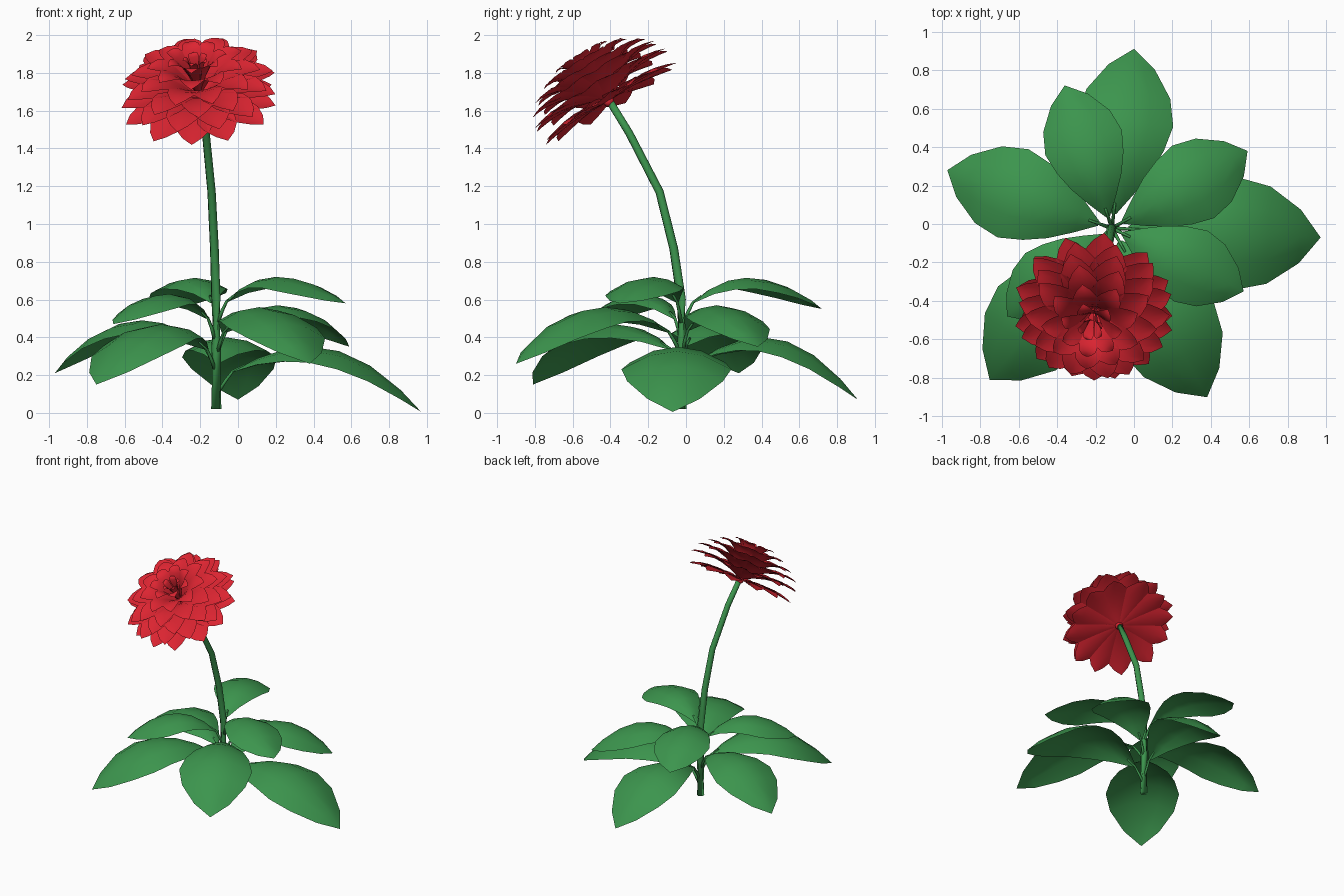
import bpy, bmesh, math, random
from mathutils import Vector, Matrix

if "Cube" in bpy.data.objects:
    bpy.data.objects.remove(bpy.data.objects["Cube"])

random.seed(4)


def material(name, rgb):
    m = bpy.data.materials.new(name)
    m.diffuse_color = (*rgb, 1)
    m.use_nodes = True
    m.node_tree.nodes["Principled BSDF"].inputs["Base Color"].default_value = m.diffuse_color
    return m


GREEN = material("leaf green", (0.045, 0.30, 0.075))
RED = material("petal red", (0.72, 0.018, 0.031))


def make_object(name, bm, mat):
    me = bpy.data.meshes.new(name)
    bm.to_mesh(me)
    bm.free()
    me.materials.append(mat)
    for p in me.polygons:
        p.use_smooth = True
    ob = bpy.data.objects.new(name, me)
    bpy.context.collection.objects.link(ob)
    return ob


def tube(bm, path, r0, r1, sides):
    # Round rod along a path, tapering from r0 to r1
    rings = []
    path = [Vector(p) for p in path]
    for i, p in enumerate(path):
        d = (path[min(i + 1, len(path) - 1)] - path[max(i - 1, 0)]).normalized()
        q = d.to_track_quat('Z', 'Y')
        r = r0 + (r1 - r0) * i / (len(path) - 1)
        rings.append([bm.verts.new(p + q @ Vector((r * math.cos(a), r * math.sin(a), 0)))
                      for a in (2 * math.pi * k / sides for k in range(sides))])
    for a, b in zip(rings, rings[1:]):
        for k in range(sides):
            j = (k + 1) % sides
            bm.faces.new((a[k], a[j], b[j], b[k]))
    bm.faces.new(rings[0][::-1])
    bm.faces.new(rings[-1])


def blade(bm, midrib, widths, bend, mtx):
    # Leaf or petal sheet: midrib in local xz, widths along y, edges bent by "bend"
    rows = []
    for (x, z), w in zip(midrib, widths):
        if w < 1e-4:
            rows.append([bm.verts.new(mtx @ Vector((x, 0, z)))])
        else:
            rows.append([bm.verts.new(mtx @ Vector((x, w * s, z + bend * w * s * s)))
                         for s in (-1, -0.5, 0, 0.5, 1)])
    for a, b in zip(rows, rows[1:]):
        for k in range(4):
            if len(a) == 1:
                bm.faces.new((a[0], b[k], b[k + 1]))
            elif len(b) == 1:
                bm.faces.new((a[k], b[0], a[k + 1]))
            else:
                bm.faces.new((a[k], b[k], b[k + 1], a[k + 1]))
    bmesh.ops.recalc_face_normals


# Flower stem, bending forward at the top
bm = bmesh.new()
tube(bm, [(-.115, -.025, .02), (-.115, -.022, .35), (-.117, -.025, .6), (-.125, -.065, .87),
          (-.14, -.14, 1.17), (-.17, -.30, 1.48), (-.2, -.41, 1.66)], .027, .02, 8)
make_object("stem", bm, GREEN)

# Leaves: tip x, tip y, tip z, apex height
LEAVES = [(.97, -.07, .005, .35), (-.75, -.81, .15, .47), (0, .91, .07, .40),
          (-.97, .28, .21, .49), (.38, -.9, .26, .56), (.59, .38, .35, .57),
          (-.66, -.48, .47, .63), (-.36, .72, .55, .715), (.57, -.35, .58, .72)]
T = (.08, .2, .33, .46, .6, .75, .9, 1)
W = (.05, .36, .66, .87, 1, .87, .48, 0)
root = Vector((-.115, -.022, 0))
for i, (x, y, tip, apex) in enumerate(LEAVES):
    d = Vector((x, y, 0)) - root
    L = d.length
    mtx = Matrix.Translation(root) @ Matrix.Rotation(math.atan2(d.y, d.x), 4, 'Z')

    def height(t):
        if t < .46:
            return apex - .13 * ((.46 - t) / .38) ** 2
        return apex - (apex - tip) * ((t - .46) / .54) ** 2

    bm = bmesh.new()
    blade(bm, [(t * L, height(t)) for t in T], [w * .268 * L for w in W], -.33, mtx)
    base = height(.08)
    # Leaf stalk
    tube(bm, [mtx @ Vector(p) for p in ((.01, 0, base - .11), (.045 * L, 0, base - .05),
                                        (.08 * L, 0, base), (.14 * L, 0, height(.14) - .004))],
         .011, .006, 6)
    make_object(f"leaf_{i + 1}", bm, GREEN)

# Flower head: rows of petals around a tilted axis
axis = Vector((-.09, -.52, .85)).normalized()
head = Matrix.Translation((-.2, -.41, 1.65)) @ axis.to_track_quat('Z', 'Y').to_matrix().to_4x4()
# count, tip radius, tip height, half width, base height
ROWS = [(12, .415, -.02, .105, 0), (12, .43, .07, .1, .01), (11, .40, .135, .095, .02),
        (10, .345, .185, .085, .04), (9, .265, .235, .07, .055), (7, .165, .275, .05, .07),
        (5, .07, .26, .028, .08)]
PT = (0, .2, .4, .58, .75, .9, 1)
PW = (.12, .45, .8, 1, .88, .5, 0)
for i, (n, r, top, w, base) in enumerate(ROWS):
    bm = bmesh.new()
    for k in range(n):
        turn = 2 * math.pi * (k + .5 * (i % 2)) / n + i * .13 + random.uniform(-.05, .05)
        rr = r * random.uniform(.97, 1.02)
        # Quadratic arc from the heart to the petal tip
        mid = [(.012 * (1 - t) ** 2 + 2 * t * (1 - t) * rr * .5 + t * t * rr,
                base * (1 - t) ** 2 + 2 * t * (1 - t) * (top + .045) + t * t * top) for t in PT]
        blade(bm, mid, [w * f for f in PW], .15, head @ Matrix.Rotation(turn, 4, 'Z'))
    make_object(f"petal_row_{i + 1}", bm, RED)

# Small round heart joining petals to the stem
bm = bmesh.new()
bmesh.ops.create_uvsphere(bm, u_segments=10, v_segments=6, radius=.03, matrix=head)
make_object("flower_heart", bm, RED)
